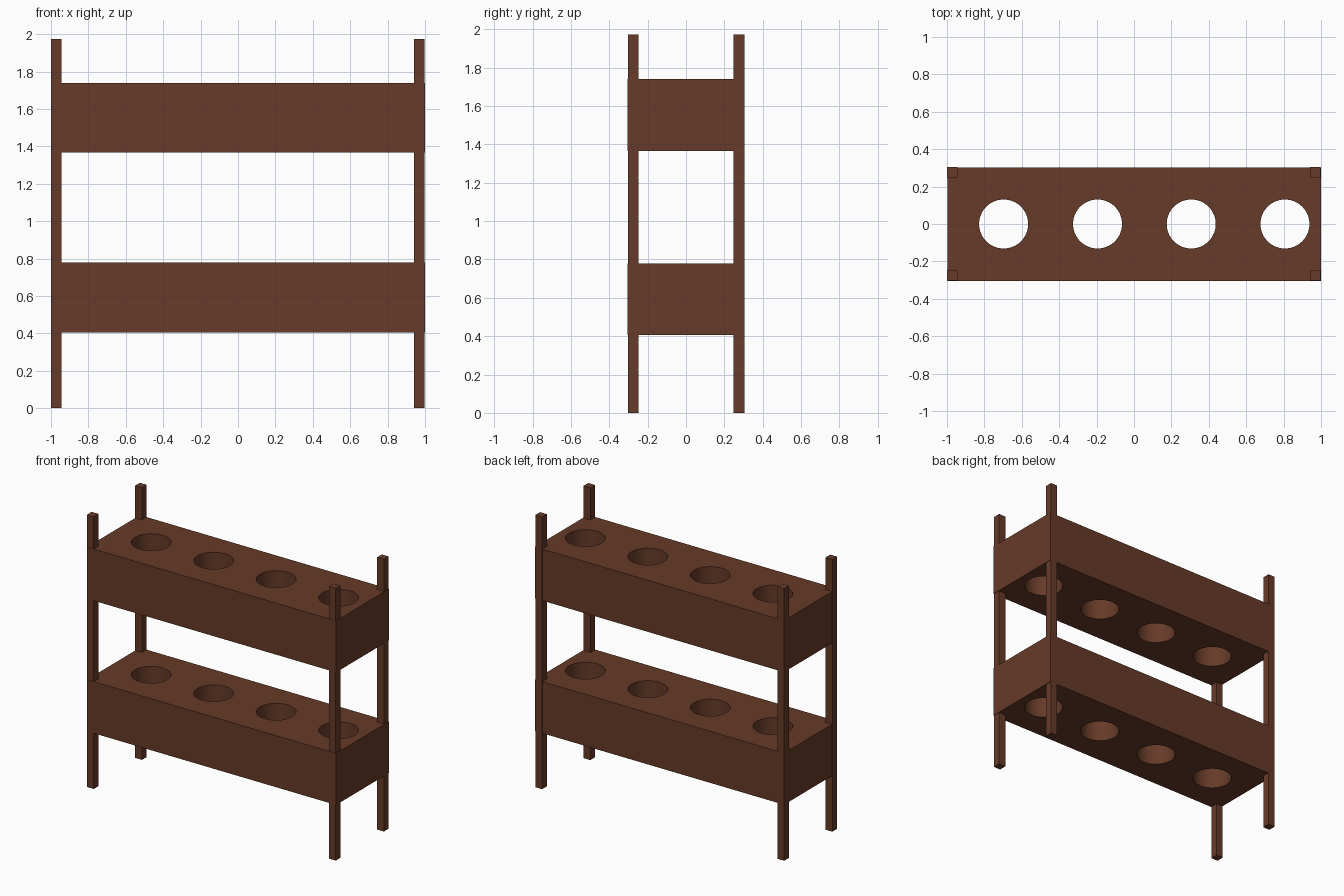
import bpy
import bmesh
from mathutils import Matrix, Vector

if "Cube" in bpy.data.objects:
    bpy.data.objects.remove(bpy.data.objects["Cube"])

wood = bpy.data.materials.new("brown_wood")
wood.diffuse_color = (0.133, 0.043, 0.021, 1)
wood.use_nodes = True
wood.node_tree.nodes["Principled BSDF"].inputs["Base Color"].default_value = wood.diffuse_color


def add_object(name, bm):
    mesh = bpy.data.meshes.new(name)
    bm.to_mesh(mesh)
    bm.free()
    mesh.materials.append(wood)
    obj = bpy.data.objects.new(name, mesh)
    bpy.context.collection.objects.link(obj)
    return obj


def box(name, low, high):
    low, high = Vector(low), Vector(high)
    bm = bmesh.new()
    bmesh.ops.create_cube(bm, size=1, matrix=Matrix.Translation((low + high) / 2)
                          @ Matrix.Diagonal((*(high - low), 1)))
    return add_object(name, bm)


# Corner posts
POST, HEIGHT = 0.055, 1.973
for side, x in (("left", -1.0), ("right", 0.996 - POST)):
    for end, y in (("front", -0.303), ("back", 0.304 - POST)):
        box(f"{end}_{side}_post", (x, y, 0), (x + POST, y + POST, HEIGHT))

# Cutter: four round holes running through both shelves
bm = bmesh.new()
for x in (-0.697, -0.195, 0.306, 0.807):
    bmesh.ops.create_cone(bm, cap_ends=True, segments=64, radius1=0.131, radius2=0.131,
                          depth=3, matrix=Matrix.Translation((x, 0, 1)))
for face in bm.faces:
    face.smooth = len(face.verts) == 4
cutter = add_object("hole_cutter", bm)
cutter.hide_render = True
cutter.hide_viewport = True

# Thick shelves with the holes cut out
for name, z0, z1 in (("lower_shelf", 0.405, 0.779), ("upper_shelf", 1.366, 1.74)):
    shelf = box(name, (-0.998, -0.305, z0), (1.0, 0.302, z1))
    holes = shelf.modifiers.new("holes", "BOOLEAN")
    holes.operation = "DIFFERENCE"
    holes.solver = "EXACT"
    holes.object = cutter
